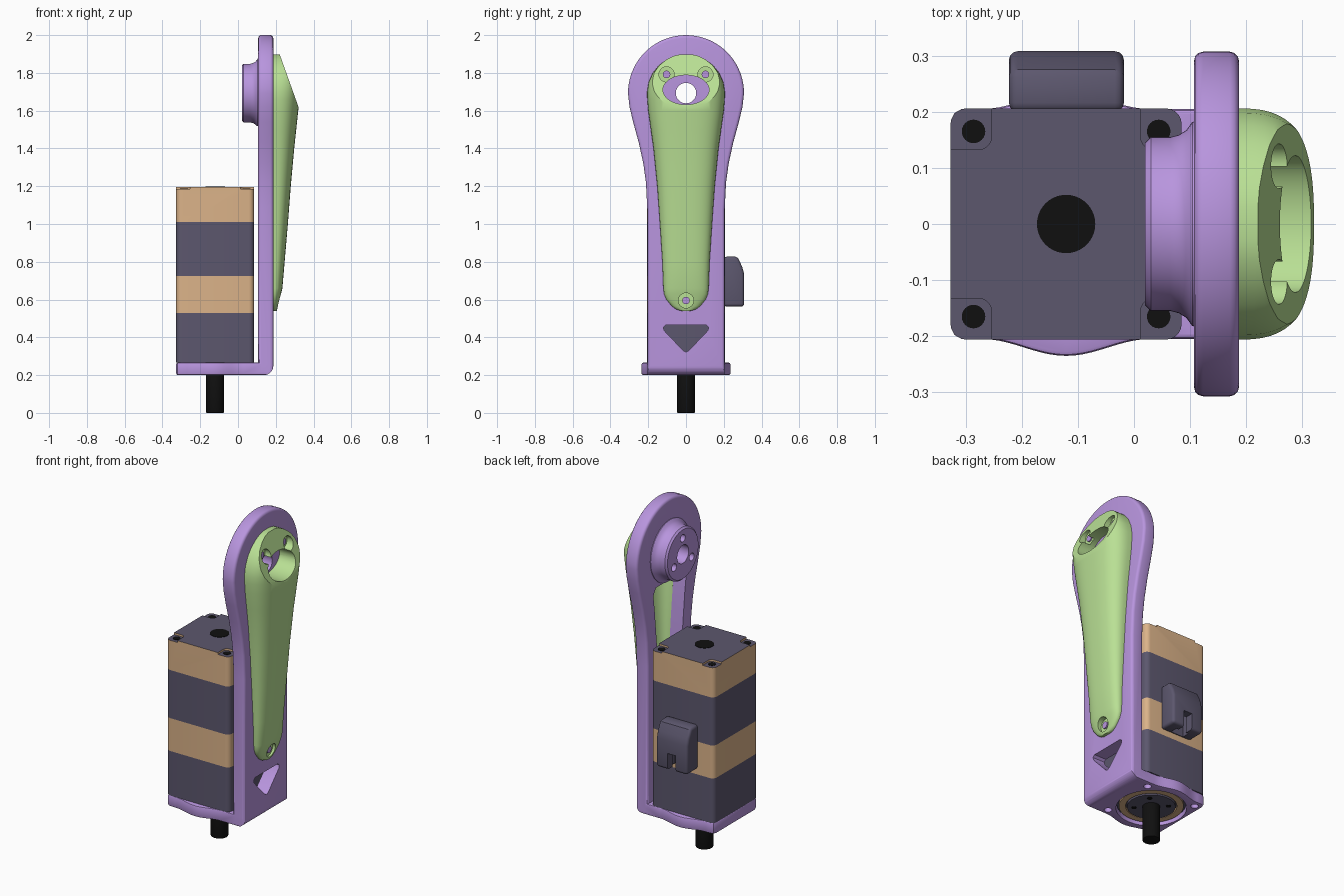
import bpy, bmesh, math
from math import sin, cos, pi

if "Cube" in bpy.data.objects:
    bpy.data.objects.remove(bpy.data.objects["Cube"])

MX, HOLE_Z, FACE = -0.121, 1.693, 0.187   # motor axis, joint height, plate outer face


def material(name, rgb):
    m = bpy.data.materials.new(name)
    m.diffuse_color = (*rgb, 1)
    m.use_nodes = True
    m.node_tree.nodes["Principled BSDF"].inputs["Base Color"].default_value = m.diffuse_color
    return m


PURPLE = material("purple", (0.48, 0.30, 0.73))
GREEN = material("green", (0.49, 0.75, 0.30))
TAN = material("tan", (0.71, 0.45, 0.25))
DARK = material("dark", (0.107, 0.095, 0.155))
BLACK = material("black", (0.005, 0.005, 0.005))


def place(axis, u, v, h):
    return {"x": (h, u, v), "y": (u, h, v), "z": (u, v, h)}[axis]


def skin(name, rings, mat=None):
    """Join equal closed rings of points into a capped solid."""
    bm = bmesh.new()
    vs = [[bm.verts.new(p) for p in r] for r in rings]
    n = len(vs[0])
    for a, b in zip(vs, vs[1:]):
        for i in range(n):
            bm.faces.new((a[i], a[(i + 1) % n], b[(i + 1) % n], b[i]))
    bm.faces.new(vs[0])
    bm.faces.new(vs[-1])
    bmesh.ops.recalc_face_normals(bm, faces=bm.faces)
    me = bpy.data.meshes.new(name)
    bm.to_mesh(me)
    bm.free()
    ob = bpy.data.objects.new(name, me)
    bpy.context.collection.objects.link(ob)
    if mat:
        me.materials.append(mat)
    return ob


def prism(name, pts, axis, a, b, mat=None):
    return skin(name, [[place(axis, u, v, h) for u, v in pts] for h in (a, b)], mat)


def circle(u, v, r, n=40, rv=None):
    return [(u + r * cos(2 * pi * i / n), v + (rv or r) * sin(2 * pi * i / n)) for i in range(n)]


def cyl(name, axis, u, v, r, a, b, mat=None, n=40):
    return prism(name, circle(u, v, r, n), axis, a, b, mat)


def rrect(u0, u1, v0, v1, r):
    pts = []
    for k, (u, v) in enumerate([(u1 - r, v1 - r), (u0 + r, v1 - r), (u0 + r, v0 + r), (u1 - r, v0 + r)]):
        pts += [(u + r * cos((k + i / 5) * pi / 2), v + r * sin((k + i / 5) * pi / 2)) for i in range(6)]
    return pts


def apply(ob, mod):
    with bpy.context.temp_override(object=ob, active_object=ob):
        bpy.ops.object.modifier_apply(modifier=mod.name)


def bevel(ob, width, angle=60, seg=3):
    m = ob.modifiers.new("bevel", "BEVEL")
    m.width, m.segments, m.angle_limit = width, seg, math.radians(angle)
    apply(ob, m)


def boolean(ob, others, op="DIFFERENCE"):
    for o in others:
        m = ob.modifiers.new("bool", "BOOLEAN")
        m.operation, m.object, m.solver = op, o, "EXACT"
        apply(ob, m)
        bpy.data.objects.remove(o)


def lerp(table, z):
    for a, b in zip(table, table[1:]):
        if z <= b[0]:
            t = (z - a[0]) / (b[0] - a[0])
            return a[1] + t * (b[1] - a[1])
    return table[-1][1]


# --- bracket: upright plate, base plate and joint boss ---
side = [(0.205, 0.2), (0.205, 1.08), (0.212, 1.22), (0.226, 1.32), (0.25, 1.43), (0.28, 1.54), (0.299, 1.62)]
side += [(0.307 * cos(a * pi / 36), HOLE_Z + 0.307 * sin(a * pi / 36)) for a in range(19)]
outline = side + [(-y, z) for y, z in reversed(side[:-1])]
bracket = prism("bracket", outline, "x", 0.107, FACE, PURPLE)
bevel(bracket, 0.016)

edge = [(-0.327, 0.18), (-0.32, 0.198), (-0.302, 0.205)]
edge += [(MX + d * 0.015, 0.205 + 0.015 * (1 + cos(pi * d / 10))) for d in range(-10, 11)] + [(0.18, 0.205)]
base = prism("base", edge + [(x, -y) for x, y in reversed(edge)], "z", 0.2, 0.266, PURPLE)
bevel(base, 0.008, seg=2)

boss = skin("boss", [[(x, y, z) for y, z in circle(0, HOLE_Z, r, 64)] for x, r in
            ((0.02, 0.145), (0.03, 0.155), (0.065, 0.155), (0.08, 0.159), (0.093, 0.167), (0.104, 0.182), (0.12, 0.184))], PURPLE)
boolean(bracket, [base, boss], "UNION")

# cover outline (z, half width) and depth (z, depth)
WID = [(0.54, 0.025), (0.548, 0.052), (0.565, 0.075), (0.6, 0.104), (0.63, 0.116), (0.66, 0.12), (0.8, 0.125), (1.0, 0.138),
       (1.2, 0.152), (1.4, 0.172), (1.5, 0.186), (1.6, 0.2), (1.66, 0.205), (1.7, 0.206), (1.75, 0.198),
       (1.8, 0.176), (1.84, 0.144), (1.87, 0.105), (1.89, 0.065), (1.898, 0.03)]
DEP = [(0.54, 0.018), (0.66, 0.048), (1.0, 0.077), (1.3, 0.1), (1.62, 0.134), (1.9, 0.165)]

# openings in the bracket
corner = [(0.2, 0.19), (0.2, 0.25)] + [(0.137 + 0.05 * cos(a * pi / 16), 0.25 - 0.05 * sin(a * pi / 16)) for a in range(9)] + [(0.137, 0.19)]
tri = [(0.12, 0.453), (0.107, 0.465), (-0.107, 0.465), (-0.12, 0.453), (-0.115, 0.435),
       (-0.015, 0.33), (0, 0.323), (0.015, 0.33), (0.115, 0.435)]
zs = [0.69, 0.72, 0.8, 1.0, 1.2, 1.4, 1.48, 1.52]
trim = {0.69: 0.05, 0.72: 0.034, 1.52: 0.06}
win = [(lerp(WID, z) - trim.get(z, 0.03), z) for z in zs]
cuts = [prism("cut", corner, "y", -0.4, 0.4), prism("cut", tri, "x", 0.0, 0.3),
        prism("cut", win + [(-y, z) for y, z in reversed(win)], "x", 0.09, 0.3),
        cyl("cut", "x", 0, HOLE_Z, 0.054, -0.1, 0.4), cyl("cut", "z", MX, 0, 0.19, 0.1, 0.4, n=64)]
for k in range(3):
    a = pi / 2 + k * 2 * pi / 3
    cuts.append(cyl("cut", "x", 0.095 * cos(a), HOLE_Z + 0.095 * sin(a), 0.022, -0.1, 0.07, n=24))
for sx in (-1, 1):
    for sy in (-1, 1):
        cuts.append(cyl("cut", "z", MX + sx * 0.165, sy * 0.165, 0.021, 0.1, 0.24, n=24))
boolean(bracket, cuts)


# --- arm cover ---
def section(z, w, h, x0):
    pts = []
    for i in range(33):
        c, s = cos(pi * i / 32), max(sin(pi * i / 32), 0)
        if i in (0, 32):
            s = 0
        pts.append((x0 + h * s ** 0.75, math.copysign(abs(c) ** 0.75, c) * w, z))
    return pts


cover = skin("arm_cover", [section(z, w, lerp(DEP, z), FACE) for z, w in WID], GREEN)
hollow = skin("cut", [section(z, lerp(WID, z) - trim.get(z, 0.03), lerp(DEP, z) - 0.022, FACE - 0.003) for z in zs])
SCREWS = [(-0.103, 1.792, 0.222), (0.103, 1.792, 0.222), (0, 0.595, 0.198)]
boolean(cover, [prism("cut", [(0.19, 1.984), (0.37, 1.48), (0.5, 1.98)], "y", -0.4, 0.4), hollow,
                prism("cut", circle(0, 1.71, 0.122, 48, 0.078), "x", 0.1, 0.5)]
        + [cyl("cut", "x", y, z, 0.04, x, 0.5) for y, z, x in SCREWS])
for i, (y, z, x) in enumerate(SCREWS):
    cyl(f"cover_screw_{i + 1}", "x", y, z, 0.02, x - 0.02, x + 0.008, PURPLE, 24)

# --- motor stack ---
X0, X1, Y = -0.327, 0.085, 0.206
for name, a, b, mat in (("motor_front_cap", 0.266, 0.53, DARK), ("motor_lower_band", 0.53, 0.725, TAN),
                        ("motor_middle", 0.725, 1.01, DARK)):
    prism(name, rrect(X0, X1, -Y, Y, 0.028), "z", a, b, mat)
cap = prism("motor_rear_cap", rrect(X0, X1, -Y, Y, 0.028), "z", 1.01, 1.197, TAN)
cap.data.materials.append(DARK)
spots = [(MX + sx * 0.165, sy * 0.165) for sx in (-1, 1) for sy in (-1, 1)]
boolean(cap, [prism("cut", rrect(*sorted((x + (0.1 if x < MX else -0.1) * -1, x + (0.032 if x < MX else -0.032))),
                                 *sorted((y + (0.1 if y > 0 else -0.1), y - (0.032 if y > 0 else -0.032))), 0.022),
                    "z", 1.186, 1.3) for x, y in spots])
for p in cap.data.polygons:
    p.material_index = 1 if p.normal.z > 0.5 else 0
for i, (x, y) in enumerate(spots):
    cyl(f"motor_bolt_hole_{i + 1}", "z", x, y, 0.021, 1.17, 1.188, BLACK, 24)
cyl("rear_shaft_hole", "z", MX, 0, 0.052, 1.18, 1.199, BLACK)

# output face and shaft
cyl("output_disc", "z", MX, 0, 0.186, 0.225, 0.27, DARK, 64)
ring = cyl("bearing_ring", "z", MX, 0, 0.174, 0.212, 0.24, TAN, 64)
boolean(ring, [cyl("cut", "z", MX, 0, 0.138, 0.1, 0.3, n=64)])
cyl("output_hub", "z", MX, 0, 0.13, 0.208, 0.24, DARK, 64)
for k in range(4):
    a = pi / 4 + k * pi / 2
    cyl(f"hub_screw_{k + 1}", "z", MX + 0.093 * cos(a), 0.093 * sin(a), 0.014, 0.206, 0.22, BLACK, 20)
shaft = cyl("output_shaft", "z", MX, 0, 0.048, 0.0, 0.23, BLACK)
bevel(shaft, 0.005, seg=2)

# --- side connector with socket and pins ---
plug = prism("connector", [(0.2, 0.563), (0.308, 0.563), (0.308, 0.735), (0.297, 0.775), (0.275, 0.82),
                           (0.262, 0.827), (0.2, 0.827)], "x", -0.223, -0.018, DARK)
bevel(plug, 0.016)
boolean(plug, [prism("cut", [(0.215, 0.5), (0.26, 0.5), (0.26, 0.71), (0.215, 0.71)], "x", -0.163, -0.079),
               prism("cut", [(0.25, 0.5), (0.35, 0.5), (0.35, 0.66), (0.25, 0.66)], "x", -0.148, -0.094)])
for i, x in enumerate((-0.131, -0.111)):
    prism(f"connector_pin_{i + 1}", rrect(x - 0.003, x + 0.003, 0.236, 0.25, 0.001), "z", 0.6, 0.72, TAN)

# smooth shading with sharp edges kept
for ob in bpy.context.scene.objects:
    ob.select_set(True)
bpy.context.view_layer.objects.active = bracket
bpy.ops.object.shade_smooth_by_angle(angle=math.radians(32))
